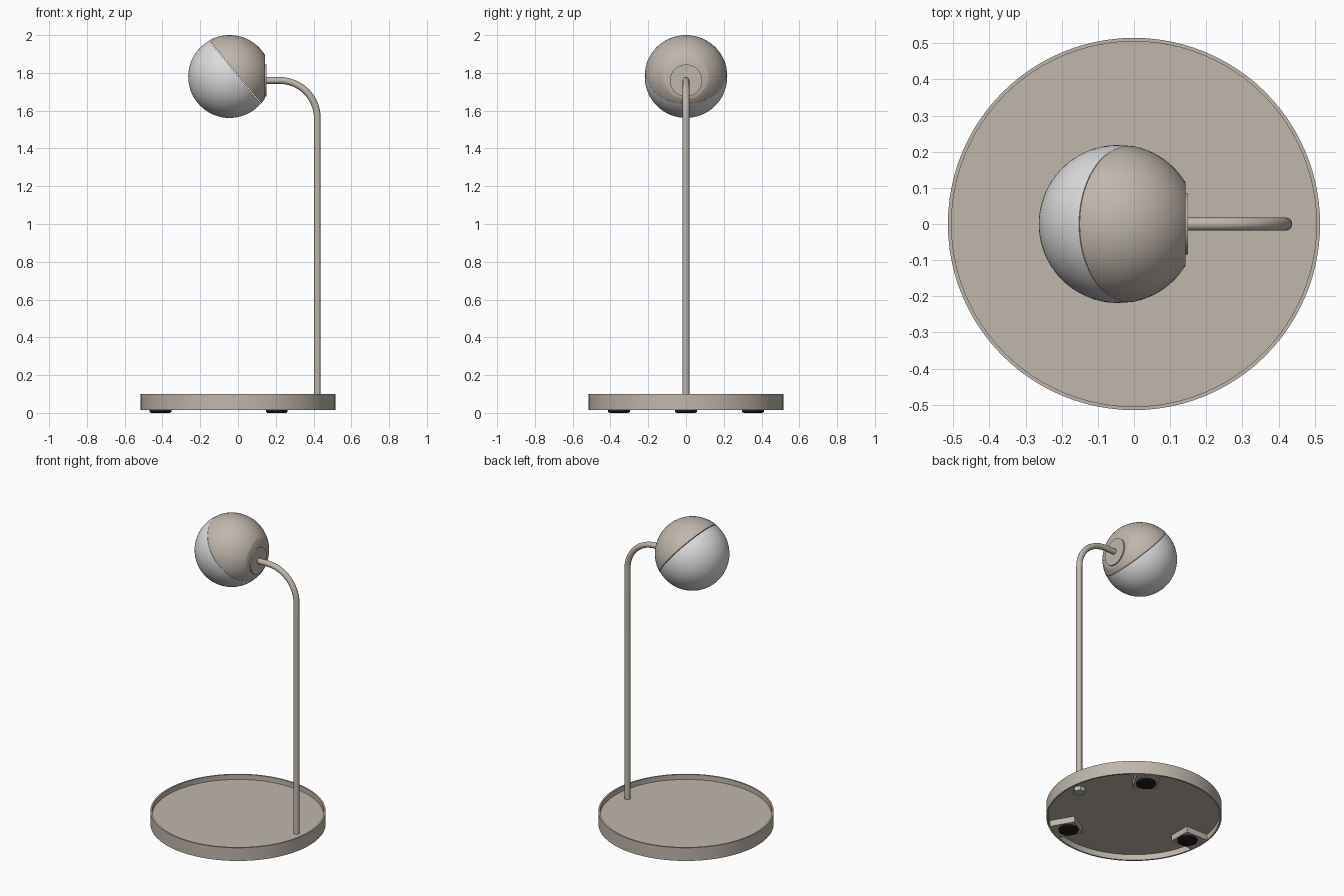
import bpy, bmesh, math
from mathutils import Vector, Matrix

cube = bpy.data.objects.get("Cube")
if cube:
    bpy.data.objects.remove(cube)


def material(name, rgb, rough=0.5):
    m = bpy.data.materials.new(name)
    m.use_nodes = True
    m.diffuse_color = (*rgb, 1)
    bsdf = m.node_tree.nodes["Principled BSDF"]
    bsdf.inputs["Base Color"].default_value = (*rgb, 1)
    bsdf.inputs["Roughness"].default_value = rough
    return m


BEIGE = material("warm beige", (0.53, 0.475, 0.415))
WHITE = material("diffuser white", (0.72, 0.72, 0.72))
BLACK = material("rubber black", (0.012, 0.012, 0.012))
STEEL = material("nut steel", (0.5, 0.5, 0.5))


def add(name, bm, mat, smooth=True):
    bmesh.ops.recalc_face_normals(bm, faces=bm.faces)
    mesh = bpy.data.meshes.new(name)
    bm.to_mesh(mesh)
    bm.free()
    mesh.materials.append(mat)
    ob = bpy.data.objects.new(name, mesh)
    bpy.context.collection.objects.link(ob)
    if smooth:
        bpy.ops.object.select_all(action="DESELECT")
        ob.select_set(True)
        bpy.context.view_layer.objects.active = ob
        bpy.ops.object.shade_smooth_by_angle(angle=math.radians(35))
    return ob


def lathe(name, profile, mat, steps=48, place=Matrix()):
    """Spin a profile of (radius, height) points about z, then place it."""
    bm = bmesh.new()
    verts = [bm.verts.new((r, 0, z)) for r, z in profile]
    edges = [bm.edges.new(pair) for pair in zip(verts, verts[1:])]
    bmesh.ops.spin(bm, geom=verts + edges, cent=(0, 0, 0), axis=(0, 0, 1),
                   angle=math.tau, steps=steps)
    bmesh.ops.remove_doubles(bm, verts=bm.verts, dist=1e-5)
    bm.transform(place)
    return add(name, bm, mat)


# Tray base: thin rim around a floor that is recessed from above and below
lathe("tray_base", [(0, 0.068), (0.505, 0.068), (0.505, 0.1), (0.515, 0.1),
                    (0.515, 0.015), (0.505, 0.015), (0.505, 0.052), (0, 0.052)],
      BEIGE, 96)

# Three feet, each a mounting tab reaching to the rim and a rubber pad
for i in range(3):
    turn = Matrix.Rotation(math.pi + i * math.tau / 3, 4, "Z")
    bm = bmesh.new()
    bmesh.ops.create_cube(bm, size=1)
    bm.transform(turn @ Matrix.Translation((0.425, 0, 0.033))
                 @ Matrix.Diagonal((0.155, 0.14, 0.038, 1)))
    add(f"foot_tab_{i + 1}", bm, BEIGE, smooth=False)
    lathe(f"foot_pad_{i + 1}", [(0, 0), (0.05, 0), (0.058, 0.005), (0.058, 0.02), (0, 0.02)],
          BLACK, 32, turn @ Matrix.Translation((0.41, 0, 0)))

# Stem: straight pole with a quarter bend and a short arm
POLE_X, BEND_Z, BEND = 0.42, 1.56, 0.2
curve = bpy.data.curves.new("stem_path", "CURVE")
curve.dimensions = "3D"
curve.bevel_depth = 0.018
curve.bevel_resolution = 4
curve.use_fill_caps = True
path = [(POLE_X, 0.05)]
for k in range(17):
    a = math.pi / 2 * k / 16
    path.append((POLE_X - BEND + BEND * math.cos(a), BEND_Z + BEND * math.sin(a)))
path.append((0.13, BEND_Z + BEND))
spline = curve.splines.new("POLY")
spline.points.add(len(path) - 1)
for p, (x, z) in zip(spline.points, path):
    p.co = (x, 0, z, 1)
spline.use_smooth = True
curve.materials.append(BEIGE)
bpy.context.collection.objects.link(bpy.data.objects.new("stem", curve))

# Nut that holds the stem under the tray
lathe("stem_nut", [(0, 0.025), (0.036, 0.025), (0.036, 0.055)], STEEL, 6,
      Matrix.Translation((POLE_X, 0, 0)))

# Head: a ball split by a tilted plane into shade and diffuser
CENTRE = Vector((-0.045, 0, 1.78))
AXIS = Vector((0.775, 0, 0.634)).normalized()
MOUNT_X = 0.142


def slice_off(bm, point, normal):
    """Remove everything on the normal side of a plane and close the cut."""
    cut = bmesh.ops.bisect_plane(bm, geom=bm.verts[:] + bm.edges[:] + bm.faces[:],
                                 plane_co=point, plane_no=normal, clear_outer=True)
    rim = [e for e in cut["geom_cut"] if isinstance(e, bmesh.types.BMEdge)]
    bmesh.ops.contextual_create(bm, geom=rim)


def head_half(name, side, radius, mat):
    bm = bmesh.new()
    bmesh.ops.create_uvsphere(bm, u_segments=64, v_segments=40, radius=radius)
    bm.transform(Matrix.Translation(CENTRE) @ AXIS.to_track_quat("Z", "Y").to_matrix().to_4x4())
    slice_off(bm, CENTRE + AXIS * (0.039 + side * 0.0015), -AXIS * side)
    if side > 0:
        slice_off(bm, Vector((MOUNT_X, 0, 0)), Vector((1, 0, 0)))
    return add(name, bm, mat)


head_half("shade", 1, 0.22, BEIGE)
head_half("diffuser", -1, 0.2185, WHITE)

# Mounting disc between arm and shade
lathe("mount_disc", [(0, 0), (0.085, 0), (0.085, 0.008), (0, 0.008)], BEIGE, 48,
      Matrix.Translation((MOUNT_X, 0, BEND_Z + BEND)) @ Matrix.Rotation(math.pi / 2, 4, "Y"))

# Touch button on top of the shade
lathe("touch_button", [(0.028, -0.006), (0.027, -0.001), (0.018, 0.001), (0, 0.002)],
      BEIGE, 32, Matrix.Translation((CENTRE.x, 0, 1.998)))
